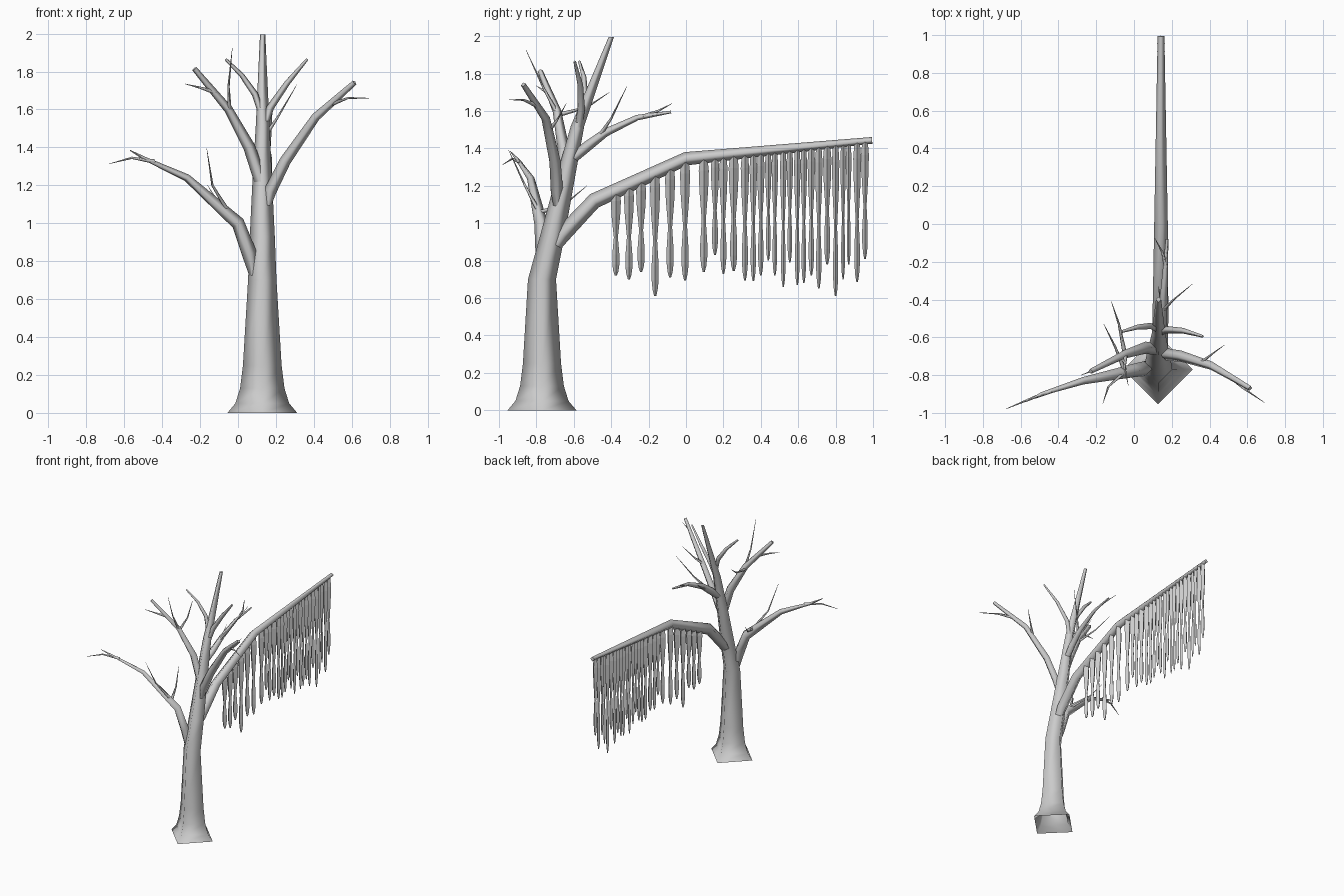
import bpy, bmesh, math
from mathutils import Vector


def tube(name, pts, radii, level=False, cap_start=True, smooth=True):
    """Four-sided tube along a path; level keeps the rings horizontal."""
    pts = [Vector(p) for p in pts]
    bm = bmesh.new()
    rings = []
    side = None
    for i, (p, r) in enumerate(zip(pts, radii)):
        t = (pts[min(i + 1, len(pts) - 1)] - pts[max(i - 1, 0)]).normalized()
        if level:
            t = Vector((0, 0, 1 if pts[-1].z > pts[0].z else -1))
        if side is None:
            side = Vector((1, 0, 0)) if abs(t.x) < 0.8 else Vector((0, 1, 0))
        side = (side - t * side.dot(t)).normalized()
        up = t.cross(side)
        rings.append([bm.verts.new(p + r * (math.cos(k * math.pi / 2) * side
                                            + math.sin(k * math.pi / 2) * up))
                      for k in range(4)])
    for a, b in zip(rings, rings[1:]):
        for k in range(4):
            f = bm.faces.new((a[k], a[(k + 1) % 4], b[(k + 1) % 4], b[k]))
            f.smooth = smooth
    bm.faces.new(rings[-1])
    if cap_start:
        bm.faces.new(rings[0][::-1])
    me = bpy.data.meshes.new(name)
    bm.to_mesh(me)
    bm.free()
    ob = bpy.data.objects.new(name, me)
    bpy.context.collection.objects.link(ob)
    return ob


# Trunk: flared open base, leaning back towards the top
tube("trunk",
     [(.128, -.77, 0), (.128, -.77, .05), (.128, -.77, .13), (.128, -.77, .25),
      (.128, -.77, .70), (.128, -.715, .93), (.128, -.65, 1.22),
      (.13, -.58, 1.52), (.13, -.4, 1.995)],
     [.184, .142, .117, .102, .075, .066, .052, .036, .014], True, False)

# Long bough that carries the hanging moss
tube("long_bough",
     [(.13, -.72, .85), (.135, -.66, .94), (.14, -.49, 1.12), (.143, 0, 1.345), (.143, .995, 1.443)],
     [.03, .044, .042, .036, .018])

# Main branches
branches = {
    "left_lower": ([(.08, -.77, .70), (.06, -.765, .84), (0, -.775, 1.0), (-.27, -.83, 1.24),
                    (-.49, -.9, 1.34), (-.57, -.94, 1.385)],
                   [.012, .04, .036, .02, .010, .002]),
    "left_upper": ([(.12, -.66, 1.22), (.06, -.655, 1.4), (-.05, -.69, 1.6), (-.23, -.78, 1.815)],
                   [.034, .032, .023, .014]),
    "right": ([(.15, -.69, 1.07), (.17, -.69, 1.17), (.25, -.7, 1.33), (.41, -.75, 1.56),
               (.615, -.87, 1.742)],
              [.015, .033, .03, .023, .014]),
    "top_right": ([(.13, -.58, 1.48), (.17, -.56, 1.61), (.26, -.565, 1.74), (.365, -.595, 1.865)],
                  [.018, .02, .015, .007]),
    "top_left": ([(.125, -.56, 1.57), (.09, -.54, 1.68), (.02, -.545, 1.78), (-.065, -.57, 1.865)],
                 [.016, .017, .013, .007]),
    "back": ([(.13, -.6, 1.35), (.145, -.53, 1.41), (.155, -.43, 1.485), (.165, -.26, 1.565),
              (.175, -.08, 1.595)],
             [.026, .028, .022, .015, .007]),
}
for n, (p, r) in branches.items():
    tube(n + "_branch", p, r)

# Thin twigs, each a three-point curve tapering to a point
twigs = [
    ((-.44, -.885, 1.325), (-.56, -.93, 1.345), (-.68, -.98, 1.313)),
    ((-.05, -.785, 1.06), (-.135, -.86, 1.2), (-.165, -.95, 1.395)),
    ((-.05, -.775, 1.06), (-.1, -.65, 1.1), (-.16, -.53, 1.2)),
    ((-.12, -.73, 1.69), (-.2, -.77, 1.715), (-.28, -.8, 1.735)),
    ((-.045, -.69, 1.59), (-.05, -.76, 1.72), (-.03, -.855, 1.925)),
    ((-.05, -.68, 1.58), (-.08, -.53, 1.62), (-.12, -.41, 1.70)),
    ((.5, -.8, 1.63), (.58, -.87, 1.66), (.69, -.945, 1.66)),
    ((.36, -.73, 1.5), (.41, -.69, 1.55), (.48, -.64, 1.64)),
    ((.15, -.46, 1.47), (.21, -.4, 1.56), (.31, -.317, 1.73)),
    ((.17, -.23, 1.57), (.15, -.15, 1.6), (.11, -.075, 1.64)),
    ((.15, -.5, 1.44), (.14, -.41, 1.48), (.13, -.33, 1.54)),
]
for i, p in enumerate(twigs):
    tube(f"twig_{i + 1}", p, [.012, .006, .001])

# Hanging moss strands: position along the bough and lower tip height
strands = [(-.375, .72), (-.305, .7), (-.24, .74), (-.165, .61), (-.085, .71), (-.005, .695),
           (.095, .74), (.155, .83), (.2, .73), (.255, .745), (.315, .695), (.36, .69),
           (.4, .72), (.44, .8), (.475, .72), (.52, .66), (.555, .79), (.595, .67),
           (.63, .68), (.67, .72), (.71, .65), (.755, .78), (.8, .61), (.84, .7),
           (.87, .78), (.915, .685), (.957, .81)]
profile = [(0, .7), (.12, 1), (.3, .85), (.55, .4), (.75, .7), (.87, .7), (.95, .5), (1, .2)]
for i, (y, low) in enumerate(strands):
    top = 1.345 + (.1 * y if y > 0 else .459 * y)
    neighbours = [abs(y - o) for o, _ in strands if o != y]
    size = min(.027, .5 * min(neighbours))
    tube(f"moss_strand_{i + 1}",
         [(.143, y, top + (low - top) * t) for t, _ in profile],
         [size * w for _, w in profile], True, smooth=False)
